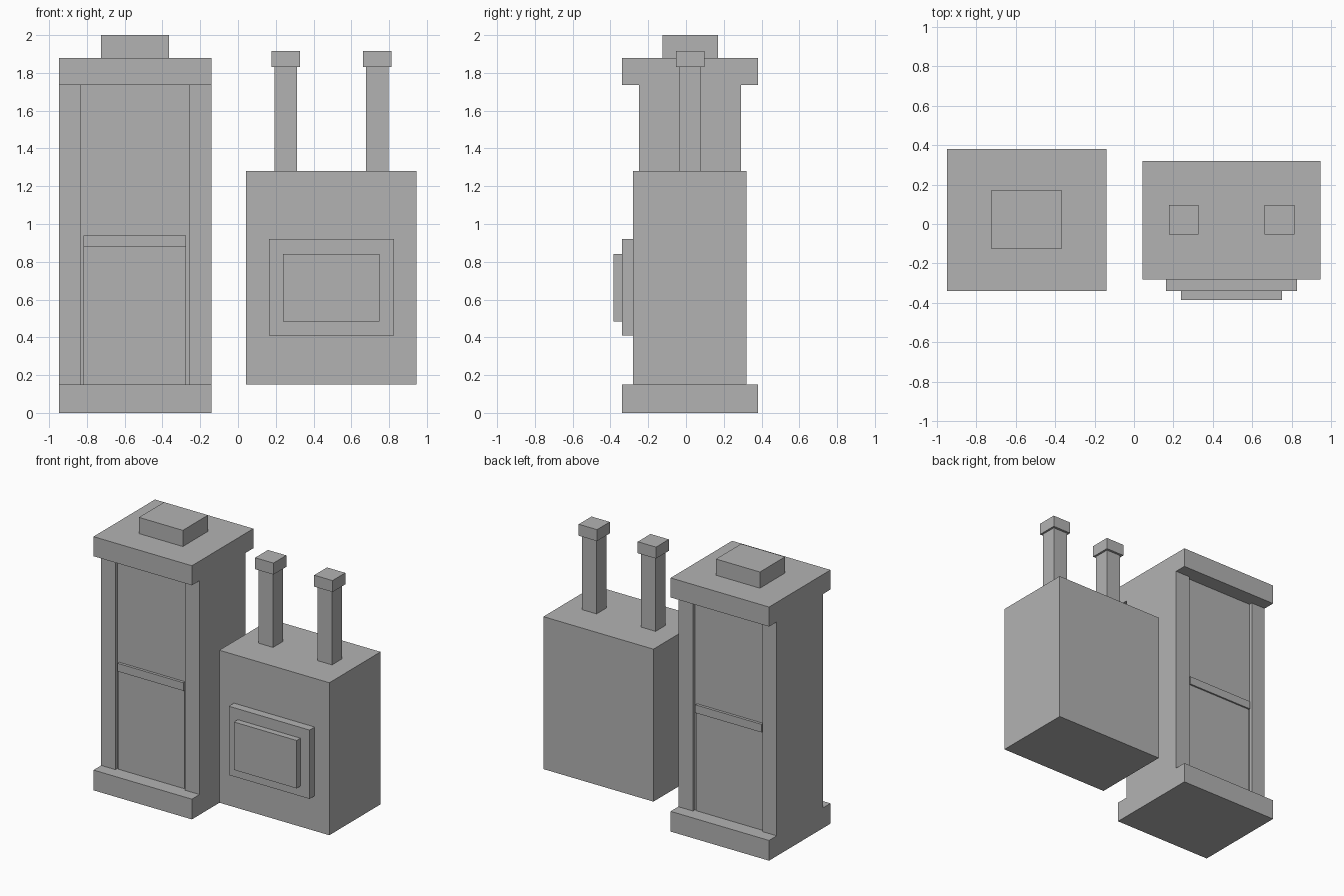
import bpy
import bmesh

if "Cube" in bpy.data.objects:
    bpy.data.objects.remove(bpy.data.objects["Cube"])

# One flat grey for the whole model
grey = bpy.data.materials.new("plain grey")
grey.diffuse_color = (0.45, 0.45, 0.45, 1.0)
grey.use_nodes = True
grey.node_tree.nodes["Principled BSDF"].inputs["Base Color"].default_value = grey.diffuse_color


def box(name, x, y, z):
    """Axis-aligned box from (min, max) ranges."""
    bm = bmesh.new()
    bmesh.ops.create_cube(bm, size=1.0)
    for v in bm.verts:
        v.co = [r[0] if c < 0 else r[1] for c, r in zip(v.co, (x, y, z))]
    mesh = bpy.data.meshes.new(name)
    bm.to_mesh(mesh)
    bm.free()
    mesh.materials.append(grey)
    obj = bpy.data.objects.new(name, mesh)
    bpy.context.collection.objects.link(obj)
    return obj


# Tall cabinet: plinth, cornice and top block
TOWER_X = (-0.947, -0.14)
box("cabinet_base", TOWER_X, (-0.34, 0.38), (0.0, 0.15))
box("cabinet_cornice", TOWER_X, (-0.34, 0.38), (1.735, 1.88))
box("cabinet_top_block", (-0.725, -0.365), (-0.125, 0.17), (1.88, 2.0))

# Side walls stand proud of the recessed core, front and back
SHAFT_Z = (0.15, 1.735)
box("cabinet_left_wall", (-0.947, -0.83), (-0.25, 0.29), SHAFT_Z)
box("cabinet_right_wall", (-0.26, -0.14), (-0.25, 0.29), SHAFT_Z)
box("cabinet_core", (-0.83, -0.26), (-0.225, 0.265), SHAFT_Z)

# Lower panel with a rail along its top, showing on front and back
box("cabinet_lower_panel", (-0.817, -0.275), (-0.233, 0.273), (0.15, 0.88))
box("cabinet_panel_rail", (-0.817, -0.275), (-0.245, 0.285), (0.88, 0.94))

# Wide box with a stepped front plate
box("side_box", (0.043, 0.945), (-0.28, 0.32), (0.15, 1.28))
box("front_plate_outer", (0.163, 0.825), (-0.34, -0.28), (0.41, 0.92))
box("front_plate_inner", (0.237, 0.75), (-0.385, -0.34), (0.485, 0.84))

# Two capped pipes on the box
for side, cx in (("left", 0.253), ("right", 0.737)):
    box(side + "_pipe", (cx - 0.06, cx + 0.06), (-0.037, 0.08), (1.28, 1.83))
    box(side + "_pipe_cap", (cx - 0.075, cx + 0.075), (-0.053, 0.097), (1.83, 1.915))
